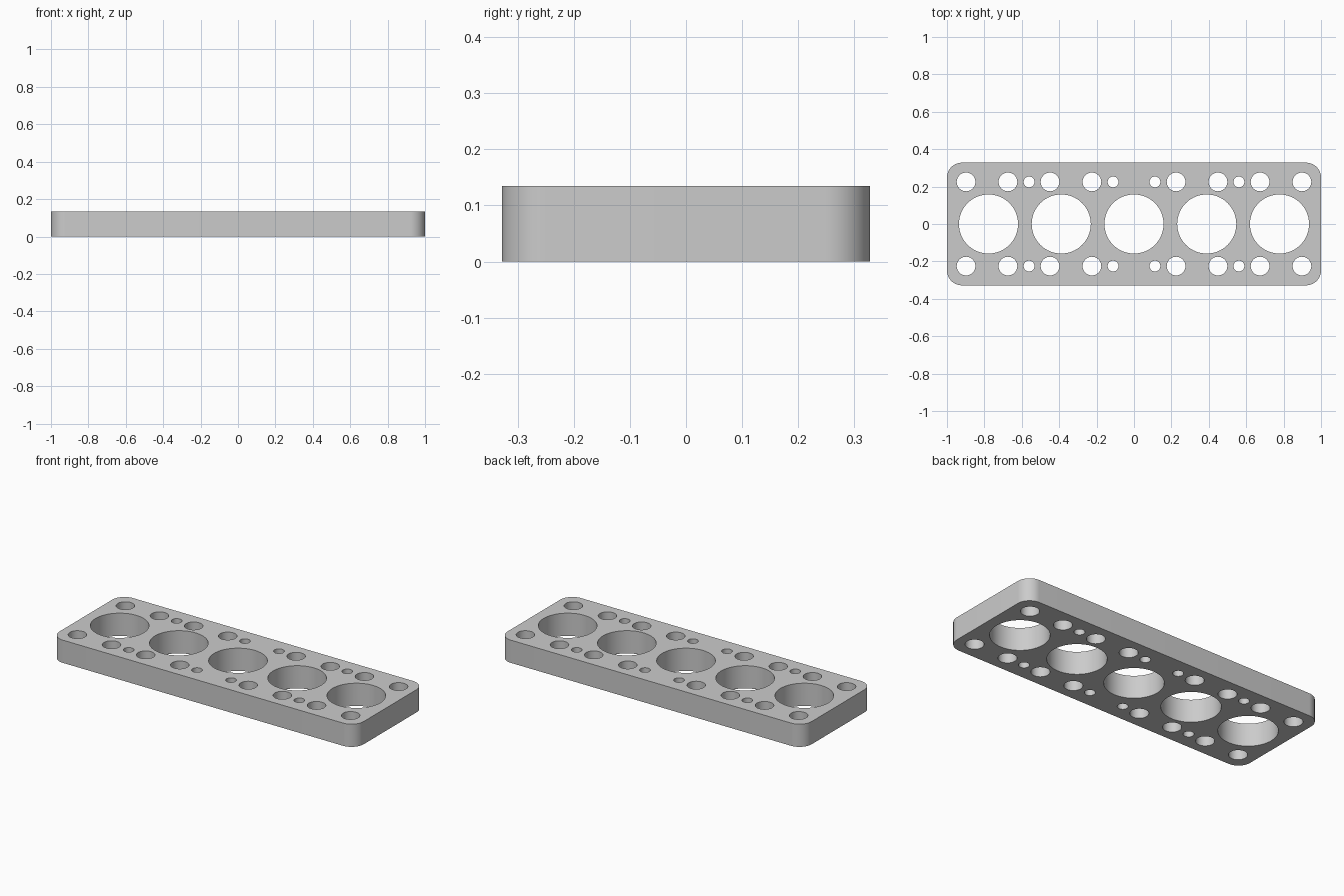
import bpy, bmesh
from math import cos, sin, pi, radians

cube = bpy.data.objects.get("Cube")
if cube:
    bpy.data.objects.remove(cube)

HALF_X, HALF_Y, HEIGHT, CORNER = 1.0, 0.328, 0.135, 0.08


def arc(cx, cy, r, start, sweep, n):
    return [(cx + r * cos(start + sweep * i / n), cy + r * sin(start + sweep * i / n))
            for i in range(n + 1)]


def circle(cx, cy, r, n):
    return arc(cx, cy, r, 0, 2 * pi, n)[:-1]


# Rounded rectangular outline
ix, iy = HALF_X - CORNER, HALF_Y - CORNER
outline = []
for k, (sx, sy) in enumerate([(1, 1), (-1, 1), (-1, -1), (1, -1)]):
    outline += arc(sx * ix, sy * iy, CORNER, k * pi / 2, pi / 2, 16)

# Cylinder bores along the middle, bolt and oil holes mirrored in rows
loops = [outline]
loops += [circle(x, 0, 0.158, 64) for x in (-0.778, -0.389, 0, 0.389, 0.778)]
for sx in (-1, 1):
    for y in (-0.225, 0.225):
        loops += [circle(sx * x, y, 0.05, 40) for x in (0.225, 0.449, 0.674, 0.898)]
        loops += [circle(sx * x, y, 0.029, 32) for x in (0.112, 0.561)]

# Fill the perforated profile and extrude it to full thickness
bm = bmesh.new()
edges = []
for loop in loops:
    verts = [bm.verts.new((x, y, 0)) for x, y in loop]
    edges += [bm.edges.new((a, b)) for a, b in zip(verts, verts[1:] + verts[:1])]
bmesh.ops.triangle_fill(bm, edges=edges, use_beauty=True)
top = bmesh.ops.extrude_face_region(bm, geom=bm.faces[:], use_keep_orig=True)["geom"]
bmesh.ops.translate(bm, vec=(0, 0, HEIGHT),
                    verts=[g for g in top if isinstance(g, bmesh.types.BMVert)])
bmesh.ops.recalc_face_normals(bm, faces=bm.faces[:])

mesh = bpy.data.meshes.new("cylinder_plate")
bm.to_mesh(mesh)
bm.free()
plate = bpy.data.objects.new("cylinder_plate", mesh)
bpy.context.collection.objects.link(plate)

# Plain grey metal
color = (0.6, 0.6, 0.6, 1)
mat = bpy.data.materials.new("grey_metal")
mat.use_nodes = True
mat.diffuse_color = color
mat.node_tree.nodes["Principled BSDF"].inputs["Base Color"].default_value = color
mesh.materials.append(mat)

# Smooth round walls, crisp rims
bpy.ops.object.select_all(action="DESELECT")
plate.select_set(True)
bpy.context.view_layer.objects.active = plate
bpy.ops.object.shade_smooth_by_angle(angle=radians(30))
